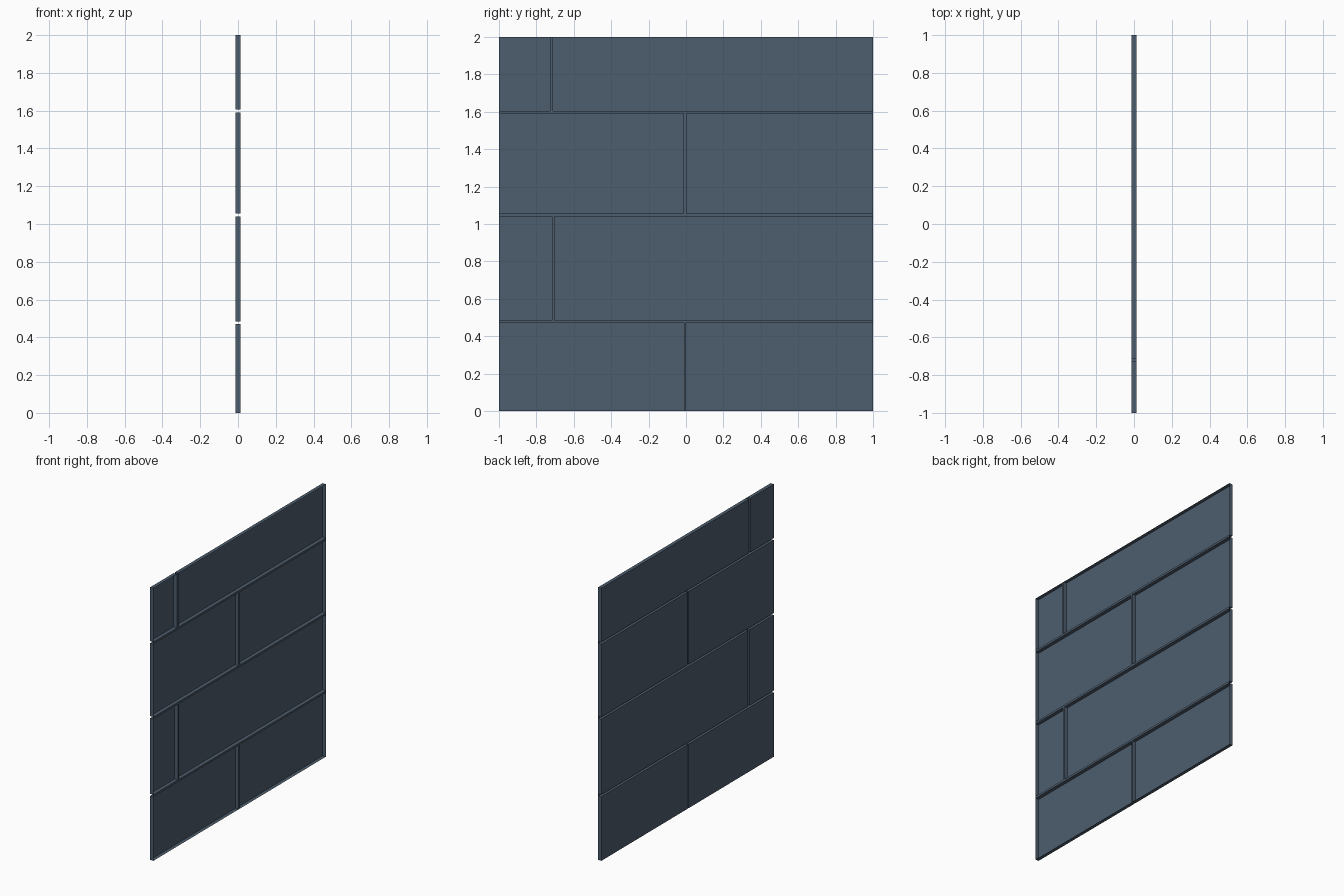
import bpy, bmesh
from mathutils import Vector

if "Cube" in bpy.data.objects:
    bpy.data.objects.remove(bpy.data.objects["Cube"])

D = 0.013  # half thickness: brick faces at -D, mortar joints at +D
# rows: (bottom, top, joint start, joint end)
ROWS = [(0.0, 0.47, -0.012, -0.002),
        (0.485, 1.04, -0.716, -0.702),
        (1.055, 1.59, -0.013, 0.002),
        (1.605, 2.0, -0.727, -0.711)]

slate = bpy.data.materials.new("slate_blue")
slate.diffuse_color = (0.074, 0.110, 0.155, 1)
slate.use_nodes = True
slate.node_tree.nodes["Principled BSDF"].inputs["Base Color"].default_value = slate.diffuse_color


def make_object(name, bm):
    mesh = bpy.data.meshes.new(name)
    bm.to_mesh(mesh)
    bm.free()
    mesh.materials.append(slate)
    obj = bpy.data.objects.new(name, mesh)
    bpy.context.collection.objects.link(obj)


def add_quad(bm, pts, direction):
    face = bm.faces.new([bm.verts.new(p) for p in pts])
    face.normal_update()
    if face.normal.dot(Vector(direction)) < 0:
        face.normal_flip()


def plate(bm, x, y0, y1, z0, z1):
    add_quad(bm, [(x, y0, z0), (x, y1, z0), (x, y1, z1), (x, y0, z1)], (-1, 0, 0))


def brick(name, y0, y1, z0, z1):
    # shallow shell: flat face towards -x, four sides, open back
    bm = bmesh.new()
    plate(bm, -D, y0, y1, z0, z1)
    for y, s in ((y0, -1), (y1, 1)):
        add_quad(bm, [(-D, y, z0), (D, y, z0), (D, y, z1), (-D, y, z1)], (0, s, 0))
    for z, s in ((z0, -1), (z1, 1)):
        add_quad(bm, [(-D, y0, z), (D, y0, z), (D, y1, z), (-D, y1, z)], (0, 0, s))
    bmesh.ops.remove_doubles(bm, verts=bm.verts, dist=0.0001)
    make_object(name, bm)


# bricks
for i, (z0, z1, ja, jb) in enumerate(ROWS, 1):
    brick(f"brick_row_{i}_left", -1, ja, z0, z1)
    brick(f"brick_row_{i}_right", jb, 1, z0, z1)

# mortar joints: flat strips at the back of the bricks
joints = bmesh.new()
for i, (z0, z1, ja, jb) in enumerate(ROWS):
    plate(joints, D, ja, jb, z0, z1)
    if i:
        plate(joints, D, -1, 1, ROWS[i - 1][1], z0)
make_object("mortar_joints", joints)
